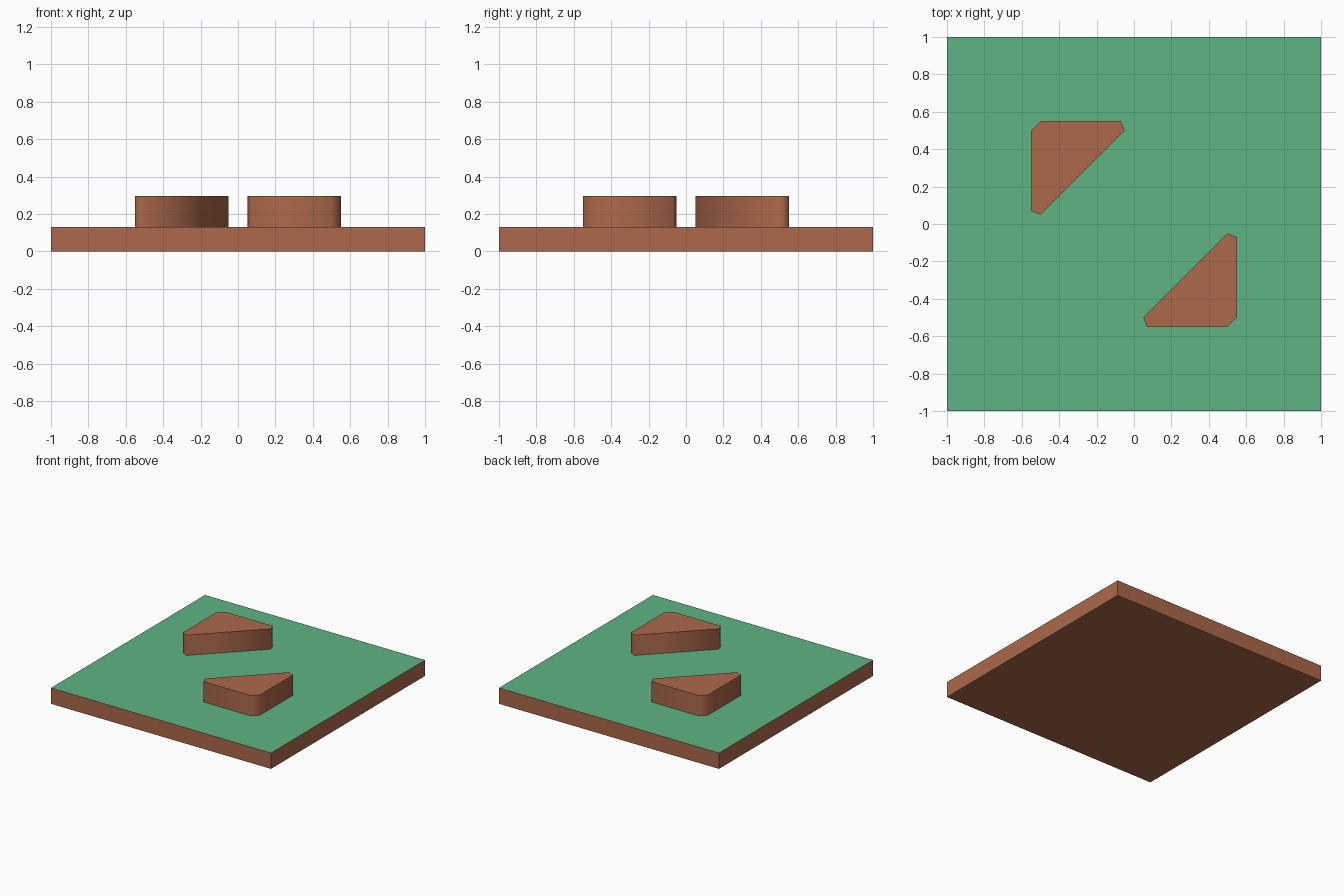
import bpy, bmesh, math

if "Cube" in bpy.data.objects:
    bpy.data.objects.remove(bpy.data.objects["Cube"])

BASE_TOP = 0.13
BLOCK_TOP = 0.297


def srgb(r, g, b):
    def lin(c):
        c /= 255
        return c / 12.92 if c <= 0.04045 else ((c + 0.055) / 1.055) ** 2.4
    return (lin(r), lin(g), lin(b), 1)


def material(name, colour):
    m = bpy.data.materials.new(name)
    m.diffuse_color = colour
    m.use_nodes = True
    m.node_tree.nodes["Principled BSDF"].inputs["Base Color"].default_value = m.diffuse_color
    return m


dirt = material("dirt_brown", srgb(172, 105, 75))
grass = material("grass_green", srgb(94, 180, 130))


def prism(name, outline, z0, z1, mats):
    """Extrude a counter-clockwise outline upwards."""
    bm = bmesh.new()
    face = bm.faces.new([bm.verts.new((x, y, z0)) for x, y in outline])
    ext = bmesh.ops.extrude_face_region(bm, geom=[face], use_keep_orig=True)
    for v in ext["geom"]:
        if isinstance(v, bmesh.types.BMVert):
            v.co.z = z1
    bmesh.ops.recalc_face_normals(bm, faces=bm.faces)
    # the last material goes on the upward face
    for f in bm.faces:
        f.material_index = len(mats) - 1 if f.normal.z > 0.5 else 0
    mesh = bpy.data.meshes.new(name)
    bm.to_mesh(mesh)
    bm.free()
    for m in mats:
        mesh.materials.append(m)
    obj = bpy.data.objects.new(name, mesh)
    bpy.context.collection.objects.link(obj)
    return obj


# Square ground tile with grass on top
prism("ground_tile", [(-1, -1), (1, -1), (1, 1), (-1, 1)], 0, BASE_TOP, [dirt, grass])

# Two triangular blocks with clipped corners, half a turn apart
corner = [(0.05, -0.5), (0.07, -0.55), (0.5, -0.55),
          (0.55, -0.5), (0.55, -0.07), (0.5, -0.05)]
for name, s in (("front_right_block", 1), ("back_left_block", -1)):
    block = prism(name, [(s * x, s * y) for x, y in corner], BASE_TOP, BLOCK_TOP, [dirt])
    bpy.ops.object.select_all(action='DESELECT')
    block.select_set(True)
    bpy.context.view_layer.objects.active = block
    bpy.ops.object.shade_smooth_by_angle(angle=math.radians(75))
